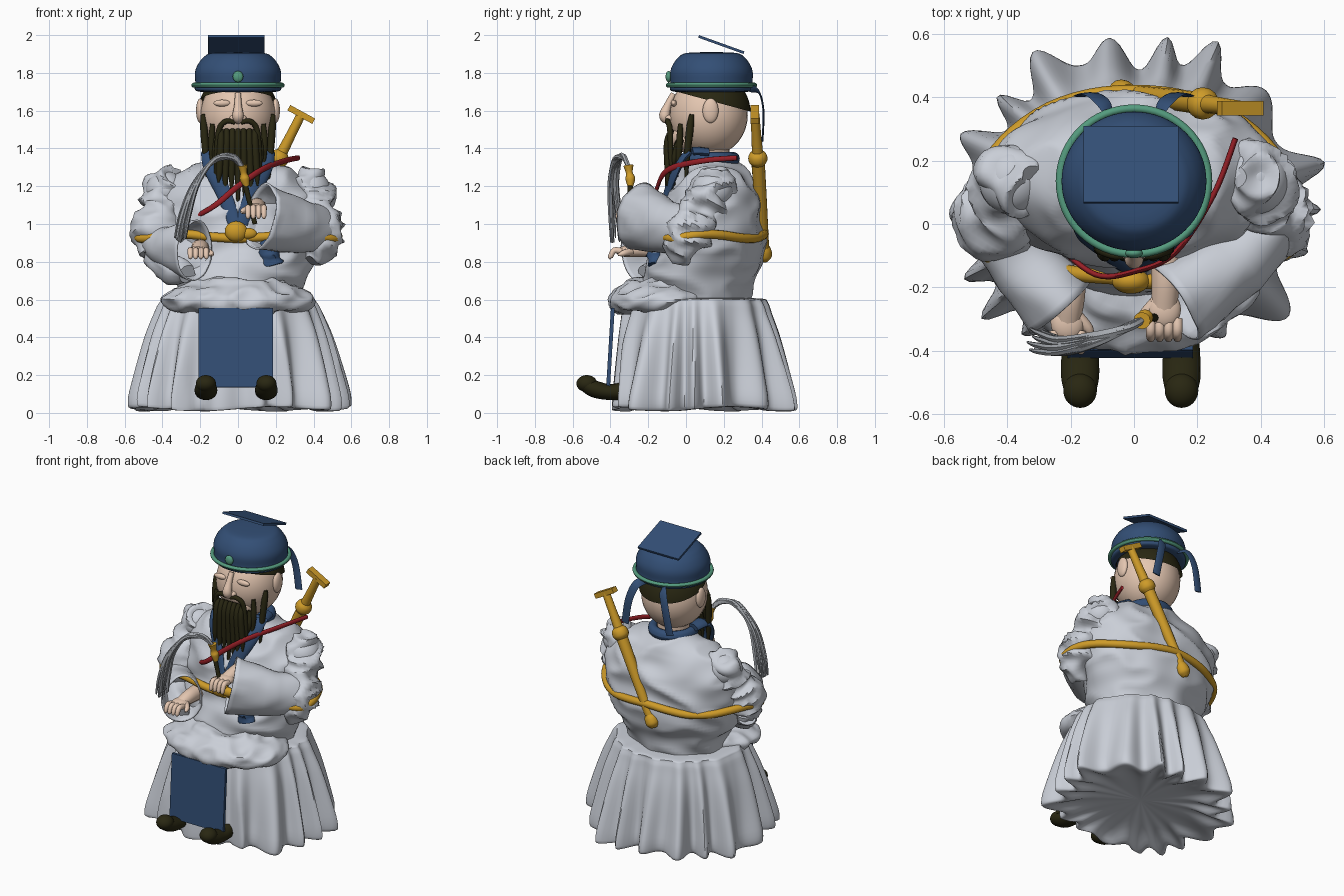
import bpy, bmesh, math, random
from mathutils import Vector, Matrix, noise

if "Cube" in bpy.data.objects:
    bpy.data.objects.remove(bpy.data.objects["Cube"])
random.seed(4)
TAU = math.tau


def material(name, *rgb):
    m = bpy.data.materials.new(name)
    m.use_nodes = True
    m.diffuse_color = (*rgb, 1)
    m.node_tree.nodes["Principled BSDF"].inputs["Base Color"].default_value = (*rgb, 1)
    return m


ROBE = material("pale grey cloth", .59, .62, .68)
NAVY = material("navy cloth", .033, .078, .18)
GOLD = material("gold", .62, .33, .022)
RED = material("red strap", .31, .014, .02)
SKIN = material("skin", .78, .57, .44)
DARK = material("dark olive hair", .022, .02, .006)
JADE = material("jade", .09, .33, .21)
TAIL = material("whisk grey", .38, .40, .43)


def finish(name, bm, mat, angle=50):
    bmesh.ops.recalc_face_normals(bm, faces=bm.faces)
    me = bpy.data.meshes.new(name)
    bm.to_mesh(me)
    bm.free()
    me.materials.append(mat)
    me.shade_smooth()
    me.set_sharp_from_angle(angle=math.radians(angle))
    ob = bpy.data.objects.new(name, me)
    bpy.context.collection.objects.link(ob)
    return ob


def smooth_path(pts, steps):
    """Catmull-Rom through tuples of any length."""
    p = [pts[0]] + list(pts) + [pts[-1]]
    out = []
    for i in range(1, len(p) - 2):
        for s in range(steps):
            t = s / steps
            out.append([.5 * (2*b + (c-a)*t + (2*a-5*b+4*c-d)*t*t + (3*b-a-3*c+d)*t**3)
                        for a, b, c, d in zip(*p[i-1:i+3])])
    return out + [list(pts[-1])]


def loft(name, rings, mat, caps=True, lump=0, freq=6, angle=50):
    """Skin a list of closed rings, optionally rumpled like cloth."""
    bm = bmesh.new()
    rows = [[bm.verts.new(c) for c in r] for r in rings]
    n = len(rows[0])
    for a, b in zip(rows, rows[1:]):
        for i in range(n):
            bm.faces.new((a[i], a[(i+1) % n], b[(i+1) % n], b[i]))
    if caps:
        bm.faces.new(rows[0])
        bm.faces.new(rows[-1])
    if lump:
        bm.normal_update()
        bmesh.ops.recalc_face_normals(bm, faces=bm.faces)
        for v in bm.verts:
            q = Vector((v.co.x, v.co.y, v.co.z * 1.8)) * freq
            v.co += v.normal * lump * (.5 - 2.2 * abs(noise.noise(q)))
    return finish(name, bm, mat, angle)


def sweep(name, pts, mat, up=(0, 0, 1), sides=12, steps=6, **kw):
    """Elliptical tube; each point is x, y, z, width, height radius."""
    path = smooth_path([p if len(p) == 5 else (*p, p[3]) for p in pts], steps)
    rings = []
    for i, p in enumerate(path):
        t = Vector(path[min(i+1, len(path)-1)][:3]) - Vector(path[max(i-1, 0)][:3])
        side = t.cross(Vector(up)).normalized()
        top = side.cross(t).normalized()
        rings.append([Vector(p[:3]) + side * p[3] * math.cos(k*TAU/sides)
                      + top * p[4] * math.sin(k*TAU/sides) for k in range(sides)])
    return loft(name, rings, mat, **kw)


def ball(name, loc, size, mat, rot=None):
    bm = bmesh.new()
    m = Matrix.Translation(loc) @ (rot or Matrix()) @ Matrix.Diagonal((*size, 1))
    bmesh.ops.create_uvsphere(bm, u_segments=32, v_segments=18, radius=1, matrix=m)
    return finish(name, bm, mat)


def box(name, loc, size, mat, rot=None):
    bm = bmesh.new()
    m = Matrix.Translation(loc) @ (rot or Matrix()) @ Matrix.Diagonal((*size, 1))
    bmesh.ops.create_cube(bm, size=1, matrix=m)
    return finish(name, bm, mat, 30)


def ring(z, rx, front, back, n=96):
    """Horizontal egg-shaped ring between two y limits."""
    cy, ry = (front + back) / 2, (back - front) / 2
    return [Vector((rx*math.cos(k*TAU/n), cy + ry*math.sin(k*TAU/n), z)) for k in range(n)]


# Pleated skirt, pinched shut underneath
def skirt_ring(z, rx, ry, amp, n=240):
    out = []
    for k in range(n):
        a = k * TAU / n
        w = a + .07*math.sin(5*a + z) + .05*math.sin(3*a + 1)
        p = amp * (abs(math.cos(w*9)) ** 2.5 + .25*math.sin(7*a))
        y = .06 + (ry + p) * math.sin(a)
        if y < -.34:
            y = -.34 + (y + .34) * .35
        out.append(Vector(((rx + p)*math.cos(a), y, max(.005, z + .12*amp*math.sin(4*a)))))
    return out


skirt = [(.08, .02, .02, 0), (.06, .3, .28, .06), (.02, .46, .42, .1), (.06, .5, .45, .095),
         (.2, .485, .43, .08), (.4, .455, .40, .05), (.52, .425, .375, .03),
         (.585, .40, .36, .02), (.605, .36, .33, .01), (.61, .1, .1, 0)]
loft("pleated_skirt", [skirt_ring(*r) for r in smooth_path(skirt, 4)], ROBE)

# Rumpled lap cloth over the knees
lap = [(.53, .28, -.36, .1), (.55, .37, -.39, .12), (.6, .41, -.405, .15), (.64, .36, -.38, .15),
       (.68, .27, -.33, .13), (.71, .2, -.27, .1), (.72, .05, -.1, .05)]
loft("lap_cloth", [ring(*r) for r in smooth_path(lap, 4)], ROBE, lump=.022, freq=7)

# Robe body
torso = [(.58, .31, -.2, .33), (.7, .35, -.22, .36), (.8, .41, -.2, .40), (.92, .45, -.16, .42),
         (1, .46, -.14, .42), (1.1, .45, -.12, .41), (1.2, .41, -.07, .37), (1.27, .32, -.03, .33),
         (1.32, .2, 0, .28), (1.36, .13, .03, .24)]
loft("robe_body", [ring(*r) for r in smooth_path(torso, 6)], ROBE, lump=.025, freq=4)

# Puffed upper sleeves
for s, side in ((1, "left"), (-1, "right")):
    sweep(side + "_upper_sleeve",
          [(s*.33, .15, 1.28, .03), (s*.36, .15, 1.23, .1), (s*.395, .13, 1.15, .115),
           (s*.40, .08, 1.06, .11), (s*.43, .03, .98, .125), (s*.43, -.01, .9, .11),
           (s*.40, -.03, .81, .04)], ROBE, up=(0, 1, 0), sides=40, steps=7, lump=.04, freq=6)
    ball(side + "_shoulder_puff", (s*.385, .14, 1.18), (.105, .11, .1), ROBE)

# Wide open cuffs
cuffs = {"left": [(.46, .02, .97, .09, .11), (.32, -.11, .99, .115, .135), (.12, -.25, 1.04, .135, .175)],
         "right": [(-.46, .02, .92, .08, .09), (-.36, -.11, .88, .1, .11), (-.23, -.26, .86, .12, .155)]}
for side, pts in cuffs.items():
    cuff = sweep(side + "_cuff", pts, ROBE, sides=40, caps=False, lump=.012, freq=5)
    mod = cuff.modifiers.new("cloth thickness", "SOLIDIFY")
    mod.thickness = .01
    mod.offset = 0
sweep("hanging_sleeve_fold", [(-.45, -.0, .84, .06), (-.34, -.12, .76, .08), (-.27, -.22, .73, .05)],
      ROBE, sides=24, lump=.02)
sweep("inner_sleeve_end", [(.15, -.14, .92, .03), (.16, -.16, .85, .05), (.18, -.17, .78, .06, .03)],
      NAVY, up=(0, 1, 0), lump=.015, freq=14)


# Hands
def hand(side, wrist, palm, curl):
    w, p = Vector(wrist), Vector(palm)
    sweep(side + "_forearm", [(*(w + Vector((0, .1, 0))), .05), (*w, .045), (*p, .04, .03)], SKIN)
    ball(side + "_palm", palm, (.053, .06, .03), SKIN)
    for i in range(4):
        x = p.x - .042 + i * .028
        sweep(f"{side}_finger_{i}", [(x, p.y - .03, p.z, .017), (x, p.y - .07, p.z + .005, .016),
                                     (x, p.y - .09, p.z - curl, .013), (x, p.y - .088, p.z - curl*1.3, .004)],
              SKIN, up=(1, 0, 0), sides=10, steps=4)
    sgn = 1 if p.x < 0 else -1
    sweep(side + "_thumb", [(p.x + sgn*.03, p.y + .02, p.z, .02), (p.x + sgn*.065, p.y - .02, p.z - .01, .017),
                            (p.x + sgn*.075, p.y - .05, p.z - .02, .006)], SKIN, sides=10)


hand("left", (.1, -.18, 1.09), (.095, -.27, 1.08), .04)
hand("right", (-.2, -.23, .87), (-.21, -.31, .855), .03)

# Fly whisk
sweep("whisk_handle", [(.09, -.3, 1.0, .013), (.06, -.295, 1.12, .013), (.035, -.295, 1.22, .015)], DARK, up=(0, 1, 0))
sweep("whisk_ferrule", [(.045, -.295, 1.2, .015), (.035, -.295, 1.24, .026), (.03, -.3, 1.27, .018),
                        (.025, -.305, 1.31, .027)], GOLD, up=(0, 1, 0))
for i in range(16):
    f, g = random.uniform(-1, 1), random.uniform(-1, 1)
    sweep(f"whisk_strand_{i}",
          [(.03, -.3, 1.29, .012), (-.03 + f*.01, -.33, 1.355 + g*.008, .012),
           (-.13 + f*.012, -.365 + g*.015, 1.335 + f*.014, .012),
           (-.225 + f*.02, -.385 + g*.025, 1.21 + f*.01, .011),
           (-.28 + f*.03, -.375 + g*.035, 1.05, .009),
           (-.305 + f*.035, -.365 + g*.04, .9 + .03*abs(f), .004)], TAIL, up=(0, 1, 0), sides=6, steps=5)

# Head
ball("head", (0, .12, 1.575), (.2, .207, .215), SKIN)
sweep("neck", [(0, .13, 1.28, .1), (0, .13, 1.42, .1)], SKIN, up=(0, 1, 0), sides=24)
ball("chin", (0, .0, 1.46), (.11, .085, .08), SKIN)
sweep("nose", [(0, -.065, 1.69, .016), (0, -.095, 1.63, .02), (0, -.112, 1.57, .03), (0, -.08, 1.54, .015)],
      SKIN, up=(0, 1, 0))
for s, side in ((1, "left"), (-1, "right")):
    ball(side + "_ear", (s*.2, .13, 1.6), (.022, .042, .065), SKIN)
    ball(side + "_nostril", (s*.025, -.085, 1.56), (.02, .025, .017), SKIN)
    ball(side + "_eyelid", (s*.085, -.065, 1.64), (.045, .016, .018), SKIN)
    # Moustache and side whiskers
    sweep(side + "_moustache", [(s*.015, -.1, 1.535, .01), (s*.06, -.098, 1.545, .014), (s*.1, -.085, 1.5, .015),
                                (s*.115, -.08, 1.35, .012), (s*.12, -.07, 1.18, .004)], DARK, up=(0, 1, 0))
    sweep(side + "_side_whisker", [(s*.185, .03, 1.58, .012), (s*.18, .02, 1.5, .02), (s*.17, .005, 1.35, .016),
                                   (s*.16, -.0, 1.2, .004)], DARK, up=(0, 1, 0))
    sweep(side + "_jaw_whisker", [(s*.135, -.03, 1.53, .012), (s*.14, -.035, 1.42, .018),
                                  (s*.13, -.045, 1.25, .004)], DARK, up=(0, 1, 0))

# Beard strands
for i, low in enumerate((1.22, 1.1, 1.16, 1.05, 1.12, .99, 1.2)):
    x = (i - 3) * .03
    sweep(f"beard_strand_{i}", [(x, -.075, 1.5, .014), (x, -.098, 1.43, .019), (x*1.1, -.095, 1.28, .018),
                                (x*1.15, -.1, low, .004)], DARK, up=(0, 1, 0))
    sweep(f"inner_beard_{i}", [(x*1.3, -.03, 1.45, .02), (x*1.3, -.06, 1.35, .018), (x*1.2, -.07, low + .1, .004)],
          DARK, up=(0, 1, 0))

# Hair cut along a line sloping to the nape
bm = bmesh.new()
bmesh.ops.create_uvsphere(bm, u_segments=40, v_segments=24, radius=1,
                          matrix=Matrix.Translation((0, .125, 1.59)) @ Matrix.Diagonal((.212, .217, .215, 1)))
bmesh.ops.bisect_plane(bm, geom=bm.verts[:] + bm.edges[:] + bm.faces[:], plane_co=(0, .12, 1.655),
                       plane_no=(0, .27, 1), clear_inner=True)
finish("hair", bm, DARK)

# Cap with jade rim and gem
cap = [(1.7, .2), (1.71, .228), (1.75, .226), (1.8, .228), (1.84, .215), (1.88, .185), (1.905, .14), (1.91, .02)]
loft("cap", [ring(z, r, .135 - r*.96, .135 + r*.96, 64) for z, r in smooth_path(cap, 4)], NAVY)
rim = [(.234 + .013*math.cos(a), 1.735 + .013*math.sin(a)) for a in (k*TAU/12 for k in range(13))]
loft("jade_rim", [ring(z, r, .135 - r*.98, .135 + r*.98, 64) for r, z in rim], JADE, caps=False)
ball("jade_gem", (0, -.092, 1.78), (.028, .016, .03), JADE)
box("cap_board", (-.01, .187, 1.95), (.3, .255, .014), NAVY, Matrix.Rotation(-.345, 4, "X"))
for s, side in ((1, "left"), (-1, "right")):
    sweep(side + "_cap_ribbon", [(s*.07, .33, 1.72, .025, .005), (s*.1, .385, 1.7, .027, .005),
                                 (s*.135, .41, 1.6, .027, .005), (s*.165, .405, 1.44, .027, .005)],
          NAVY, up=(0, 1, .2), sides=8)
    # Crossed collar bands
    sweep(side + "_collar_band", [(s*.14, .12, 1.38, .035, .02), (s*.15, .02, 1.38, .045, .02),
                                  (s*.135, -.05, 1.29, .045, .018), (s*.07, -.105, 1.15, .04, .015),
                                  (s*.02, -.145, 1.0, .035, .01)], NAVY, up=(0, 1, .4))
collar = [(.125 + .03*math.cos(a), 1.345 + .035*math.sin(a)) for a in (k*TAU/12 for k in range(13))]
loft("collar", [ring(z, r, .13 - r, .13 + r, 48) for r, z in collar], NAVY, caps=False)

# Waist cord and knot
cord = []
for k in range(25):
    a = math.pi * (k / 12 - .5)
    c, y = math.cos(a), math.sin(a)
    cord.append((.53*c, .13 + (.285 if y > 0 else .3)*y - .12*abs(c)**3, .935 + .012*math.sin(5*a), .024))
sweep("waist_cord", cord, GOLD, steps=3, caps=False)
ball("cord_knot", (-.01, -.18, .96), (.06, .04, .055), GOLD)
ball("knot_loop", (.05, -.18, .95), (.05, .025, .03), GOLD)

# Red baldric and gold sword on the back
sweep("red_strap", [(.32, .27, 1.35, .009, .014), (.25, .09, 1.335, .009, .015), (.13, -.09, 1.29, .009, .016),
                    (0, -.15, 1.2, .009, .016), (-.12, -.16, 1.1, .009, .015), (-.24, -.07, 1.03, .009, .012)], RED)
top, end = Vector((.335, .365, 1.58)), Vector((-.05, .415, .82))


def along(t):
    return top.lerp(end, t)


for name, spec in {"sword_grip": ((0, .024), (.15, .026), (.28, .03)),
                   "sword_guard": ((.25, .02), (.28, .046), (.32, .05), (.35, .034)),
                   "scabbard": ((.3, .036), (.6, .033), (.97, .028)),
                   "scabbard_tip": ((.92, .03), (.95, .04), (.99, .04), (1.02, .02))}.items():
    sweep(name, [(*along(t), r) for t, r in spec], GOLD, up=(0, 1, 0), sides=16)
box("sword_pommel", top, (.15, .045, .032), GOLD, Matrix.Rotation(.5, 4, "Y"))

# Front panel and shoes
box("front_panel", (-.012, -.4, .345), (.395, .02, .42), NAVY, Matrix.Rotation(-.06, 4, "X"))
for x, side in ((.15, "left"), (-.17, "right")):
    sweep(side + "_shoe", [(x, -.3, .12, .05, .05), (x, -.4, .11, .058, .042), (x, -.48, .125, .06, .045),
                           (x, -.53, .15, .05, .04)], DARK, sides=20)
    ball(side + "_toe", (x, -.525, .155), (.053, .055, .045), DARK)
